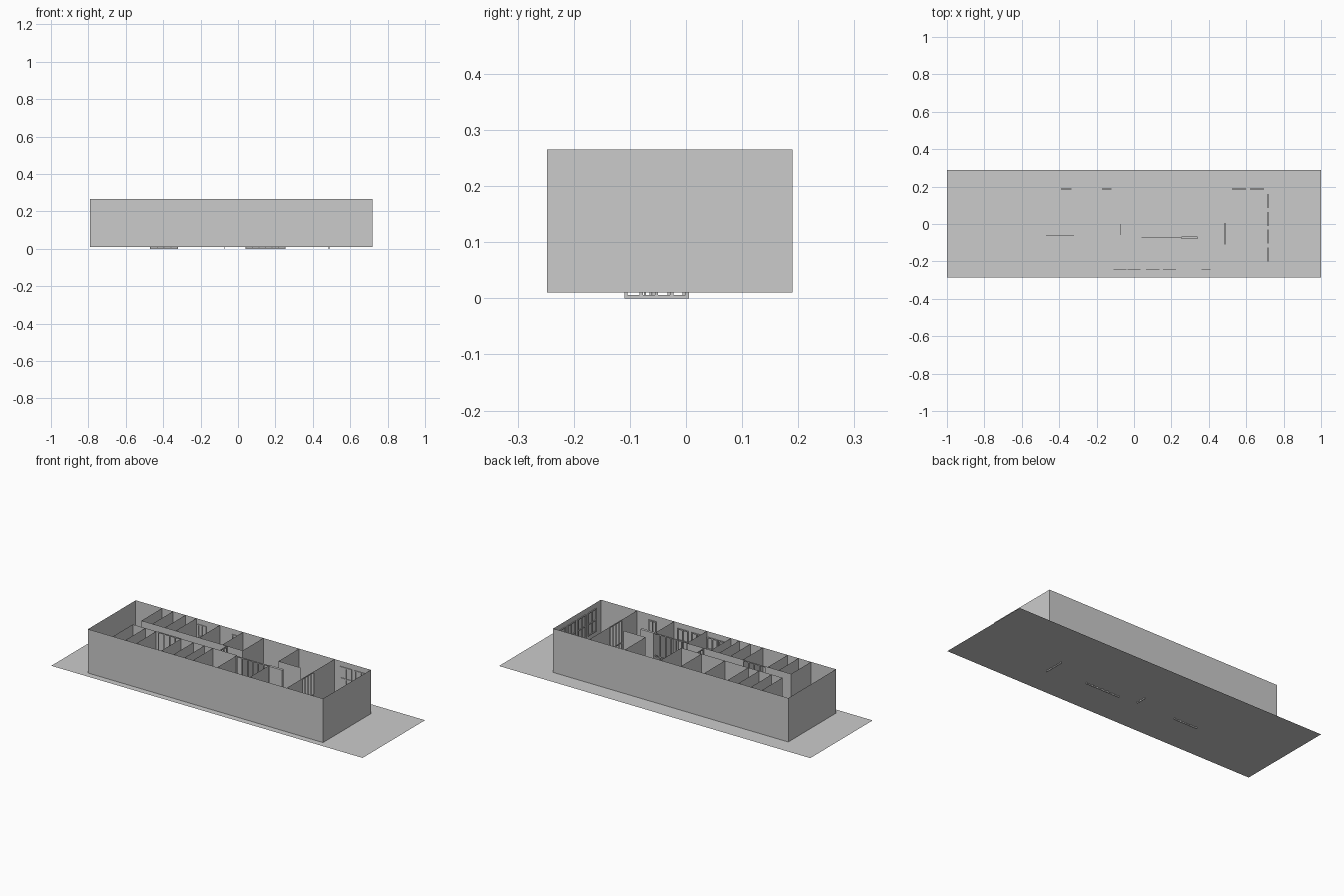
import bpy, bmesh

if "Cube" in bpy.data.objects:
    bpy.data.objects.remove(bpy.data.objects["Cube"])

FLOOR, TOP = 0.01, 0.265
X0, X1, Y0, Y1 = -0.79, 0.72, -0.248, 0.19
CORR_F, CORR_B = -0.065, 0.0      # front and back lines of the corridor


def finish(name, bm):
    me = bpy.data.meshes.new(name)
    bm.to_mesh(me)
    bm.free()
    ob = bpy.data.objects.new(name, me)
    bpy.context.collection.objects.link(ob)
    return ob


def sheet(bm, a, b, z0=FLOOR, z1=TOP):
    """Upright single-surface wall from plan point a to plan point b."""
    bm.faces.new([bm.verts.new(p) for p in
                  ((*a, z0), (*b, z0), (*b, z1), (*a, z1))])


def box(bm, lo, hi):
    r = bmesh.ops.create_cube(bm, size=1)
    for v in r["verts"]:
        v.co = [l + (c + 0.5) * (h - l) for c, l, h in zip(v.co, lo, hi)]


def framed(name, axis, pos, s0, s1, z0, z1, cols, rows, bar=0.006, depth=0.004):
    """Frame with mullions, running along x or y at a fixed cross position."""
    bm = bmesh.new()

    def piece(a, b, za, zb):
        c0, c1 = pos - depth / 2, pos + depth / 2
        if axis == "x":
            box(bm, (a, c0, za), (b, c1, zb))
        else:
            box(bm, (c0, a, za), (c1, b, zb))

    for i in range(cols + 1):
        s = s0 + (s1 - s0 - bar) * i / cols
        piece(s, s + bar, z0, z1)
    for j in range(rows + 1):
        z = z0 + (z1 - z0 - bar) * j / rows
        piece(s0, s1, z, z + bar)
    return finish(name, bm)


# Ground slab sheet
bm = bmesh.new()
bm.faces.new([bm.verts.new(p) for p in
              ((-1, -0.285, FLOOR), (1, -0.285, FLOOR), (1, 0.288, FLOOR), (-1, 0.288, FLOOR))])
finish("floor", bm)

# Outer walls, open at the top
bm = bmesh.new()
corners = [(X0, Y0), (X1, Y0), (X1, Y1), (X0, Y1)]
for i in range(4):
    sheet(bm, corners[i], corners[(i + 1) % 4])
bmesh.ops.remove_doubles(bm, verts=bm.verts, dist=1e-5)
finish("outer_walls", bm)

# Cross walls between the front rooms
bm = bmesh.new()
for x in (-0.63, -0.55, -0.48, -0.32, -0.24, -0.17, -0.115, 0.04, 0.25):
    sheet(bm, (x, Y0), (x, CORR_F))
finish("front_room_partitions", bm)

# Cross walls between the back rooms
bm = bmesh.new()
for x in (-0.62, -0.55, -0.47, -0.40, -0.25, -0.10, 0.03, 0.26):
    sheet(bm, (x, CORR_B), (x, Y1))
finish("back_room_partitions", bm)

# Long corridor walls, with gaps for the glazed fronts
bm = bmesh.new()
for a, b in ((-0.63, -0.47), (-0.32, 0.04)):
    sheet(bm, (a, CORR_F), (b, CORR_F))
for a, b in ((-0.62, 0.03), (0.26, 0.40)):
    sheet(bm, (a, CORR_B), (b, CORR_B))
finish("corridor_walls", bm)

# Wall of the large right room, on both sides of its glazed opening
bm = bmesh.new()
sheet(bm, (0.487, Y0), (0.487, -0.11))
sheet(bm, (0.487, 0.005), (0.487, Y1))
finish("right_room_wall", bm)

# Glazed partitions reaching just below the floor
framed("glazed_front_left", "x", -0.063, -0.47, -0.32, 0, TOP, 4, 2)
framed("glazed_front_centre", "x", -0.073, 0.04, 0.255, 0, TOP, 6, 2)
framed("glazed_corridor_door", "y", -0.071, -0.06, 0.0, 0, TOP, 2, 2)
framed("glazed_right_room", "y", 0.487, -0.11, 0.005, 0, TOP, 4, 2)

# Thick wall block beside the central glazing
bm = bmesh.new()
box(bm, (0.255, -0.081, FLOOR), (0.34, -0.066, TOP))
finish("reception_block", bm)

# Windows on the inside of the outer walls
WZ = (0.10, 0.235)
for a, b in ((-0.11, -0.04), (-0.035, 0.035), (0.065, 0.135), (0.155, 0.225), (0.36, 0.41)):
    framed("front_window", "x", Y0 + 0.006, a, b, *WZ, 2, 2)
for a, b in ((-0.39, -0.335), (-0.17, -0.12), (0.525, 0.60), (0.62, 0.695)):
    framed("back_window", "x", Y1 - 0.003, a, b, *WZ, 2, 2)
for a, b in ((-0.20, -0.125), (-0.105, -0.03), (-0.01, 0.065), (0.085, 0.16)):
    framed("right_window", "y", X1 - 0.004, a, b, *WZ, 2, 2)
